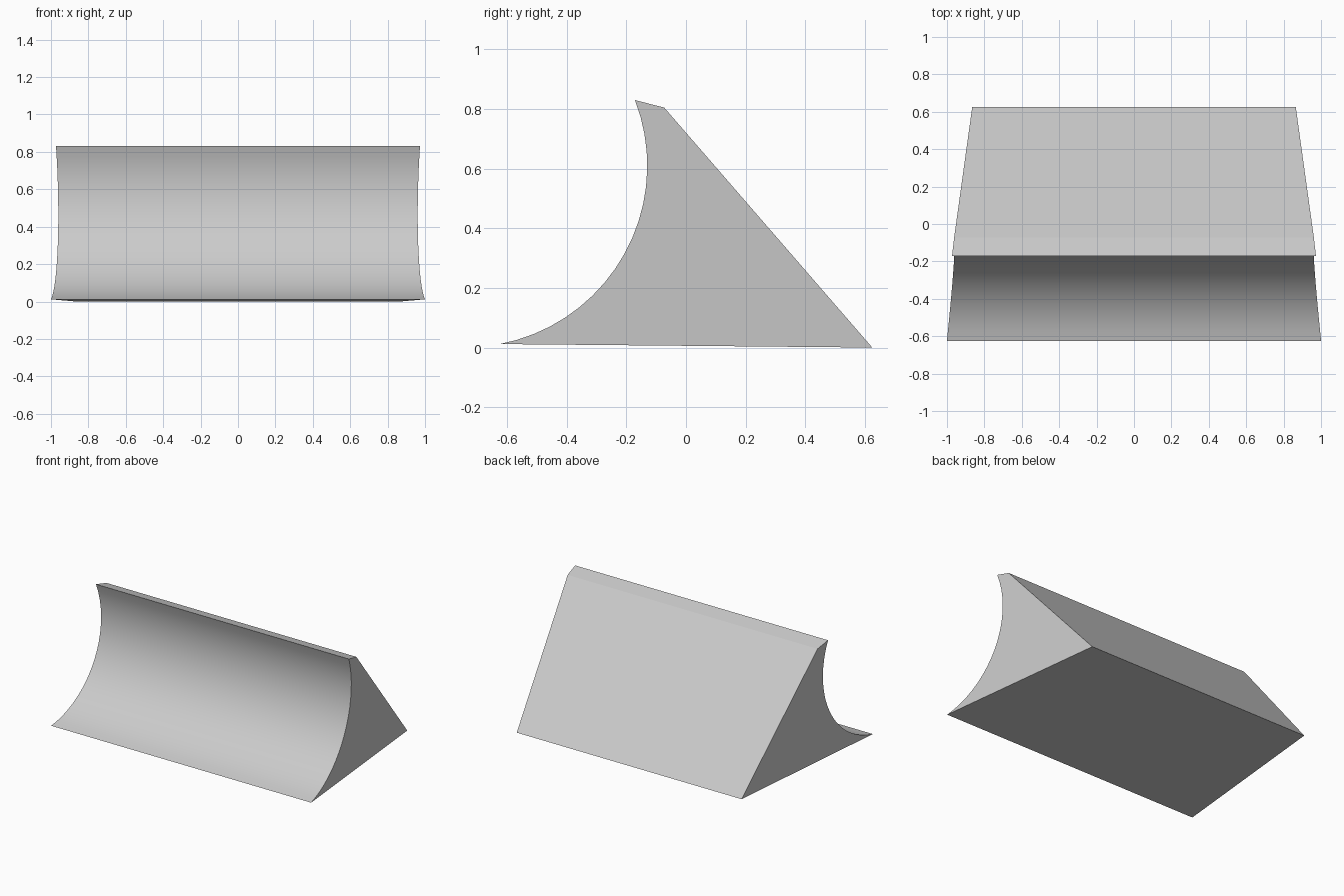
import bpy, bmesh
from math import sin, cos, radians

cube = bpy.data.objects.get("Cube")
if cube:
    bpy.data.objects.remove(cube, do_unlink=True)

grey = bpy.data.materials.new("plain_grey")
grey.use_nodes = True
colour = (0.6, 0.6, 0.6, 1)
grey.diffuse_color = colour
grey.node_tree.nodes["Principled BSDF"].inputs["Base Color"].default_value = colour

# Side profile (y, z): hollow circular front, bevelled ridge, sloping back
STEPS = 18
START, END = radians(-79.2), radians(21.2)
RADIUS, CENTRE_Y, CENTRE_Z = 0.609, -0.739, 0.61
profile = []
for i in range(STEPS + 1):
    a = START + (END - START) * i / STEPS
    profile.append((CENTRE_Y + RADIUS * cos(a), CENTRE_Z + RADIUS * sin(a)))
profile += [(-0.073, 0.805), (0.625, 0.0)]


def half_width(y, z):
    """Slanted flat ends, narrower towards the back."""
    return 0.9325 - 0.108 * y + 0.0265 * z


# Sweep the profile between the two slanted ends
bm = bmesh.new()
left, right = [[bm.verts.new((s * half_width(y, z), y, z)) for y, z in profile]
               for s in (1, -1)]
count = len(profile)
for i in range(count):
    j = (i + 1) % count
    face = bm.faces.new((left[i], left[j], right[j], right[i]))
    face.smooth = i < STEPS
bm.faces.new(left)
bm.faces.new(right)
bmesh.ops.recalc_face_normals(bm, faces=bm.faces)

mesh = bpy.data.meshes.new("curved_wedge")
bm.to_mesh(mesh)
bm.free()
mesh.materials.append(grey)
wedge = bpy.data.objects.new("curved_wedge", mesh)
bpy.context.collection.objects.link(wedge)

# Smooth hollow, crisp outer edges
bpy.context.view_layer.objects.active = wedge
wedge.select_set(True)
bpy.ops.object.shade_smooth_by_angle(angle=radians(30))
